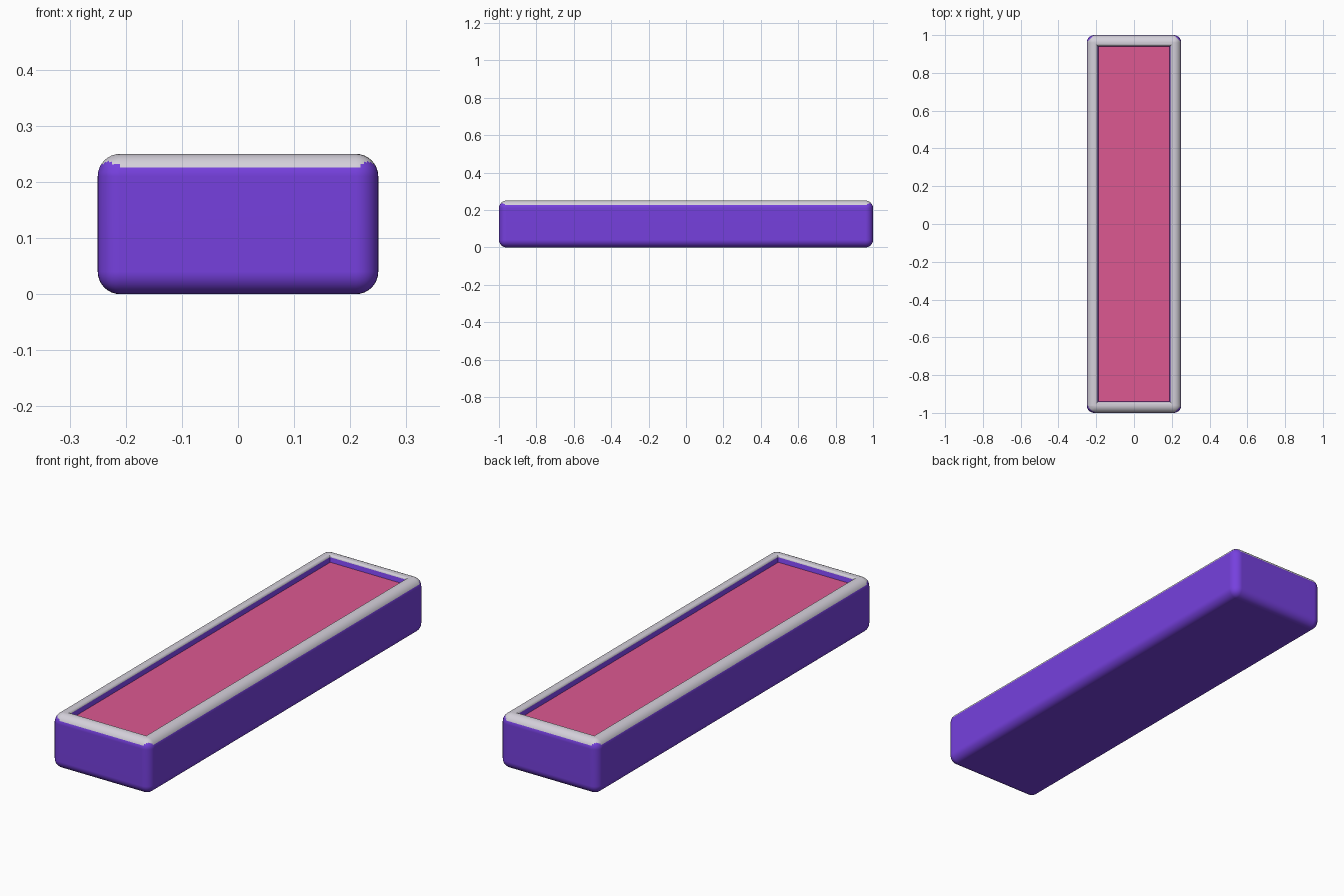
import bpy, bmesh

old = bpy.data.objects.get("Cube")
if old:
    bpy.data.objects.remove(old, do_unlink=True)

W, L, H = 0.5, 2.0, 0.25      # overall size
ROUND, RIM, DEPTH = 0.04, 0.077, 0.03


def make_material(name, srgb):
    rgb = [((c / 255 + 0.055) / 1.055) ** 2.4 for c in srgb]
    mat = bpy.data.materials.new(name)
    mat.use_nodes = True
    mat.diffuse_color = (*rgb, 1)
    mat.node_tree.nodes["Principled BSDF"].inputs["Base Color"].default_value = (*rgb, 1)
    return mat


materials = [make_material("purple shell", (118, 64, 222)),
             make_material("pale grey rim", (212, 208, 218)),
             make_material("pink panel", (220, 88, 145))]

# Block
bm = bmesh.new()
bmesh.ops.create_cube(bm, size=1)
for v in bm.verts:
    v.co = (v.co.x * W, v.co.y * L, (v.co.z + 0.5) * H)
outer_edges = list(bm.edges)

# Sunken panel in the top
bm.normal_update()
floor = max(bm.faces, key=lambda f: f.normal.z)
bmesh.ops.inset_region(bm, faces=[floor], thickness=RIM)
lip_edges = list(floor.edges)
bmesh.ops.inset_region(bm, faces=[floor], thickness=0.01, depth=-DEPTH)

# Rounded outside, softened lip
bmesh.ops.bevel(bm, geom=lip_edges, offset=0.01, segments=4, profile=0.5, affect='EDGES')
bmesh.ops.bevel(bm, geom=[e for e in outer_edges if e.is_valid], offset=ROUND,
                segments=8, profile=0.5, affect='EDGES')
bm.normal_update()

# Colours by direction and place
for f in bm.faces:
    f.smooth = True
    c, n = f.calc_center_median(), f.normal
    inside = abs(c.x) < W / 2 - RIM + 0.01 and abs(c.y) < L / 2 - RIM + 0.01 and c.z > H / 2
    if inside and n.z > 0.99 and c.z < H - DEPTH / 2:
        f.material_index = 2
    elif inside or n.z > 0.4 + 0.6 * min(abs(n.x), abs(n.y)):
        f.material_index = 1

mesh = bpy.data.meshes.new("rounded_block")
bm.to_mesh(mesh)
bm.free()
for mat in materials:
    mesh.materials.append(mat)
block = bpy.data.objects.new("rounded_block", mesh)
bpy.context.collection.objects.link(block)

# Smooth bevels, flat main faces
bpy.context.view_layer.objects.active = block
block.select_set(True)
bpy.ops.object.shade_smooth_by_angle(angle=0.7)
weighted = block.modifiers.new("flat_face_normals", 'WEIGHTED_NORMAL')
weighted.keep_sharp = True
